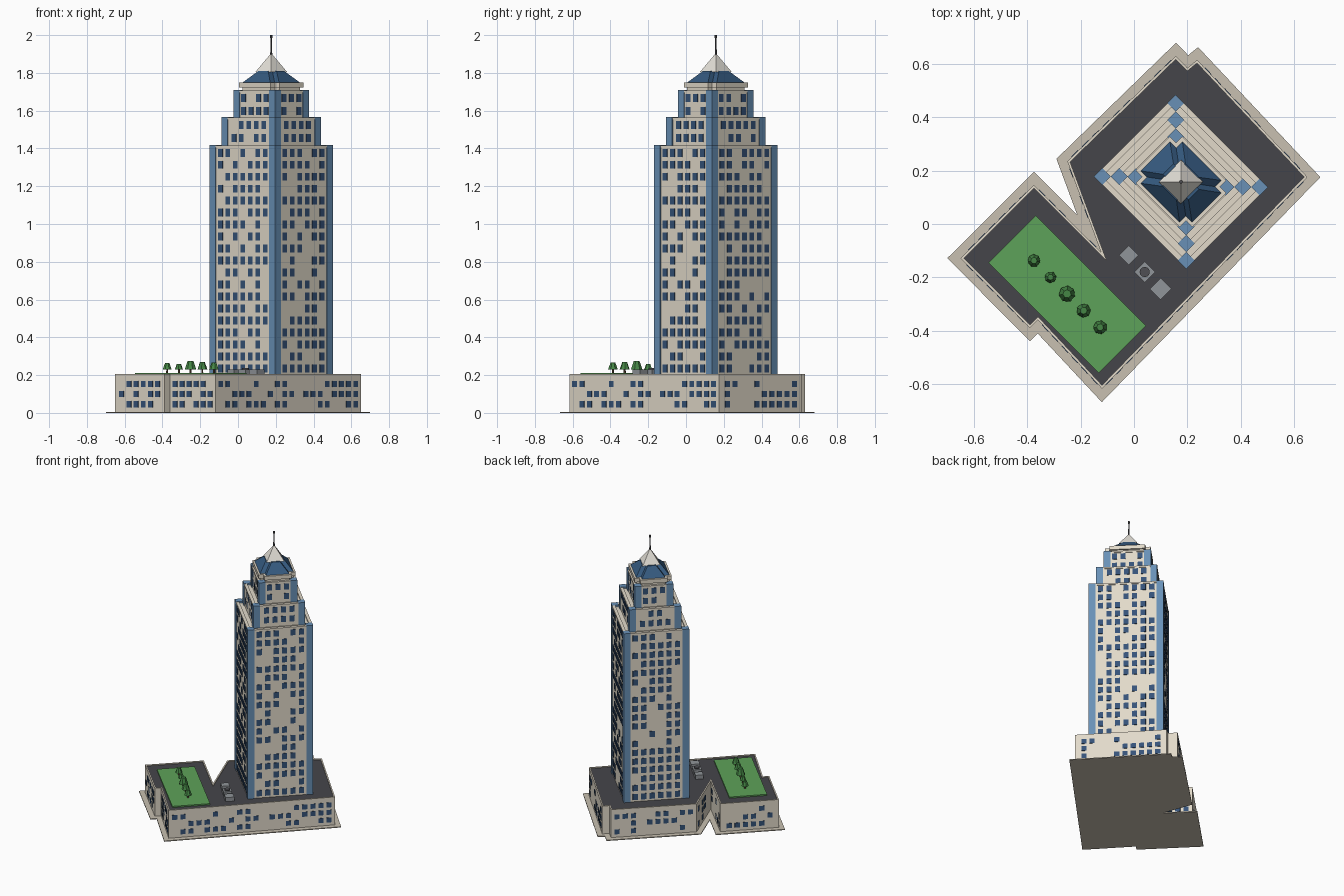
import bpy, bmesh, math, random
from mathutils import Vector, Matrix

if "Cube" in bpy.data.objects:
    bpy.data.objects.remove(bpy.data.objects["Cube"])

random.seed(4)
S = math.sqrt(0.5)
CX, CY = 0.176, 0.158          # tower centre
ROT = -math.pi / 4             # the whole plan is turned 45 degrees


def material(name, rgb):
    m = bpy.data.materials.new(name)
    m.diffuse_color = (*rgb, 1)
    m.use_nodes = True
    m.node_tree.nodes["Principled BSDF"].inputs["Base Color"].default_value = m.diffuse_color
    return m


CREAM = material("cream_stone", (0.76, 0.70, 0.59))
PAVE = material("paving", (0.58, 0.53, 0.44))
BLUE = material("blue_glass", (0.14, 0.28, 0.47))
GLASS = material("window_glass", (0.035, 0.085, 0.19))
ROOFBLUE = material("roof_blue", (0.035, 0.10, 0.21))
TAR = material("dark_roof", (0.06, 0.06, 0.068))
GRASS = material("grass", (0.11, 0.36, 0.10))
LEAF = material("leaves", (0.06, 0.24, 0.06))
BARK = material("bark", (0.12, 0.07, 0.04))
WHITE = material("pale_stone", (0.78, 0.75, 0.69))
METAL = material("metal", (0.28, 0.30, 0.32))
DARK = material("dark_metal", (0.08, 0.08, 0.09))


def finish(name, bm, mat):
    bmesh.ops.recalc_face_normals(bm, faces=bm.faces)
    me = bpy.data.meshes.new(name)
    bm.to_mesh(me)
    bm.free()
    me.materials.append(mat)
    ob = bpy.data.objects.new(name, me)
    bpy.context.collection.objects.link(ob)
    return ob


def loft(name, loops, mat):
    """Bridge a list of (outline, z) with equal point counts and cap both ends."""
    bm = bmesh.new()
    rings = [[bm.verts.new((x, y, z)) for x, y in pts] for pts, z in loops]
    n = len(rings[0])
    for a, b in zip(rings, rings[1:]):
        for i in range(n):
            j = (i + 1) % n
            bm.faces.new((a[i], a[j], b[j], b[i]))
    bm.faces.new(rings[0])
    bm.faces.new(rings[-1])
    return finish(name, bm, mat)


def offset(pts, d):
    """Mitred offset of a clockwise outline, positive is outward."""
    out = []
    for i, p in enumerate(pts):
        p = Vector(p)
        a = (p - Vector(pts[i - 1])).normalized()
        b = (Vector(pts[(i + 1) % len(pts)]) - p).normalized()
        na, nb = Vector((-a.y, a.x)), Vector((-b.y, b.x))
        q = p + (na + nb) * d / (1 + na.dot(nb))
        out.append((q.x, q.y))
    return out


def world(pts, cx=CX, cy=CY):
    return [(cx + (x + y) * S, cy + (y - x) * S) for x, y in pts]


def rect(hx, hy, cx=CX, cy=CY):
    return world([(-hx, hy), (hx, hy), (hx, -hy), (-hx, -hy)], cx, cy)


def notched(hx, hy, n):
    """Rectangle whose corners are cut in, clockwise."""
    q = [(hx - n, hy), (hx - n, hy - n), (hx, hy - n)]
    mx = [(x, -y) for x, y in reversed(q)]
    return world(q + mx + [(-x, -y) for x, y in q] + [(-x, -y) for x, y in mx])


def windows(name, pts, rows, spacing, w, h, keep, margin):
    bm = bmesh.new()
    for i, p in enumerate(pts):
        p, q = Vector(p), Vector(pts[(i + 1) % len(pts)])
        d = q - p
        n = int((d.length - 2 * margin) / spacing + 0.3)
        turn = Matrix.Rotation(math.atan2(d.y, d.x), 4, 'Z')
        size = Matrix.Diagonal((w, 0.005, h, 1))
        for z in rows:
            for k in range(n):
                if random.random() < keep:
                    c = (p + q) / 2 + d.normalized() * (k - (n - 1) / 2) * spacing
                    bmesh.ops.create_cube(bm, size=1, matrix=Matrix.Translation((c.x, c.y, z)) @ turn @ size)
    return finish(name, bm, GLASS)


def cone(name, x, y, z0, z1, r0, r1, sides, mat, spin=0.0):
    bm = bmesh.new()
    bmesh.ops.create_cone(bm, cap_ends=True, segments=sides, radius1=r0, radius2=r1, depth=z1 - z0,
                          matrix=Matrix.Translation((x, y, (z0 + z1) / 2)) @ Matrix.Rotation(spin, 4, 'Z'))
    return finish(name, bm, mat)


# Podium: paving slab, walls with parapet, dark roof, windows
plan = [(0.157, 0.63), (0.20, 0.585), (0.237, 0.615), (0.65, 0.176), (-0.12, -0.617),
        (-0.36, -0.36), (-0.39, -0.39), (-0.65, -0.128), (-0.375, 0.146),
        (-0.124, -0.105), (-0.25, 0.235)]
pave = offset(plan, 0.035)
inner = offset(plan, -0.009)
loft("paving_slab", [(pave, 0), (pave, 0.006)], PAVE)
loft("podium_walls", [(plan, 0.004), (plan, 0.207), (inner, 0.207), (inner, 0.196)], CREAM)
loft("podium_roof", [(inner, 0.19), (inner, 0.201)], TAR)
windows("podium_windows", plan, [0.045, 0.10, 0.153], 0.054, 0.034, 0.034, 0.55, 0.02)

# Tower: three stepped tiers with glass corner piers
COL = 0.045
tiers = [("lower", 0.245, 0.217, 0.195, 1.412, 19),
         ("middle", 0.200, 0.172, 1.40, 1.56, 2),
         ("upper", 0.155, 0.128, 1.55, 1.703, 2)]
for label, hx, hy, z0, z1, count in tiers:
    wall = rect(hx - 0.005, hy - 0.005)
    cap, lip = rect(hx - 0.001, hy - 0.001), rect(hx - 0.022, hy - 0.022)
    loft(label + "_tier_walls", [(wall, z0), (wall, z1 - 0.008), (cap, z1 - 0.008), (cap, z1 + 0.004),
                                 (lip, z1 + 0.004), (lip, z1 - 0.006)], CREAM)
    base = z0 + 0.012
    step = (z1 - base) / count if count > 2 else 0.069
    rows = [z1 - 0.035 - i * step for i in range(count)]
    windows(label + "_tier_windows", wall, rows, 0.056, 0.034, 0.042, 0.8, COL)
    for i, (sx, sy) in enumerate([(1, 1), (1, -1), (-1, -1), (-1, 1)]):
        c = world([(sx * (hx - COL / 2), sy * (hy - COL / 2))])[0]
        pier = rect(COL / 2, COL / 2, *c)
        loft(f"{label}_corner_pier_{i + 1}", [(pier, z0), (pier, z1 + 0.006)], BLUE)

# Crown: neck, cornice, notched blue roof, pale pyramid, mast
neck = notched(0.138, 0.111, 0.033)
cornice = notched(0.15, 0.123, 0.033)
loft("crown_neck", [(neck, 1.69), (neck, 1.725)], CREAM)
loft("crown_cornice", [(cornice, 1.722), (cornice, 1.75)], CREAM)
loft("blue_roof", [(notched(0.138, 0.112, 0.033), 1.748), (notched(0.068, 0.06, 0.032), 1.81)], ROOFBLUE)
cone("spire_pyramid", CX, CY, 1.806, 1.90, 0.083, 0.004, 4, WHITE)
cone("mast", CX, CY, 1.88, 1.99, 0.006, 0.003, 8, DARK)
cone("mast_tip", CX, CY, 1.985, 2.0, 0.007, 0.006, 8, DARK)

# Roof garden: lawn and trees
lawn = rect(0.292, 0.125, -0.25, -0.263)
loft("lawn", [(lawn, 0.198), (lawn, 0.21)], GRASS)
for i, r in enumerate([0.024, 0.022, 0.031, 0.027, 0.026]):
    x, y = -0.375 + 0.062 * i, -0.137 - 0.0625 * i
    h = 0.22 + r * 1.8
    cone(f"tree_trunk_{i + 1}", x, y, 0.208, 0.24, 0.006, 0.005, 6, BARK)
    cone(f"tree_crown_{i + 1}", x, y, 0.23, h, r, r * 0.5, 7, LEAF, i * 0.4)

# Rooftop machinery
for i, (x, y, s) in enumerate([(-0.02, -0.117, 0.026), (0.04, -0.18, 0.028), (0.10, -0.243, 0.029)]):
    box = rect(s, s, x, y)
    loft(f"air_unit_{i + 1}", [(box, 0.198), (box, 0.23)], METAL)
cone("air_unit_fan", 0.04, -0.18, 0.228, 0.238, 0.019, 0.019, 12, DARK)
